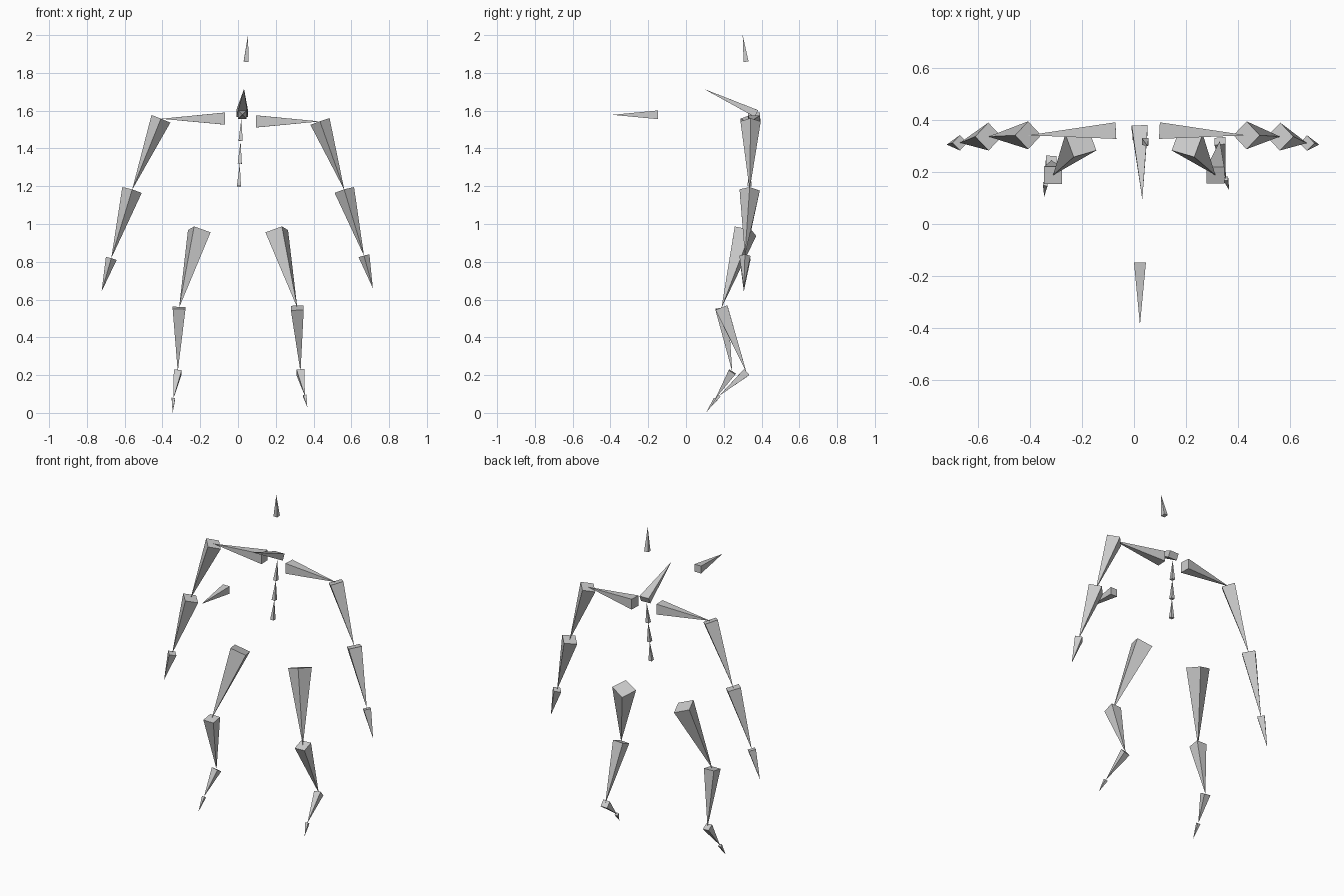
import bpy
import bmesh
import math
from mathutils import Vector, Matrix

cube = bpy.data.objects.get("Cube")
if cube:
    bpy.data.objects.remove(cube, do_unlink=True)

grey = bpy.data.materials.new("plain_grey")
grey.use_nodes = True
grey.diffuse_color = (0.6, 0.6, 0.6, 1)
grey.node_tree.nodes["Principled BSDF"].inputs["Base Color"].default_value = (0.6, 0.6, 0.6, 1)


def spike(name, base, tip, half, edge=(1, 0, 0), roll=0, depth=None):
    """Four-sided spike from a square base to a point; edge sets the base's direction."""
    base, tip = Vector(base), Vector(tip)
    axis = (tip - base).normalized()
    u = Vector(edge)
    u = (u - axis * u.dot(axis)).normalized()
    u = Matrix.Rotation(math.radians(roll), 3, axis) @ u
    v = axis.cross(u)
    u, v = u * half, v * (depth or half)
    bm = bmesh.new()
    ring = [bm.verts.new(base + u * i + v * j) for i, j in ((1, 1), (-1, 1), (-1, -1), (1, -1))]
    point = bm.verts.new(tip)
    bm.faces.new(ring[::-1])
    for k in range(4):
        bm.faces.new((ring[k], ring[(k + 1) % 4], point))
    bmesh.ops.recalc_face_normals(bm, faces=bm.faces)
    mesh = bpy.data.meshes.new(name)
    bm.to_mesh(mesh)
    bm.free()
    mesh.materials.append(grey)
    obj = bpy.data.objects.new(name, mesh)
    bpy.context.collection.objects.link(obj)


# Head, neck and the loose spike in front
spike("head_spike", (0.043, 0.318, 1.86), (0.053, 0.3, 2.0), 0.013)
spike("neck_spike", (0.022, 0.372, 1.585), (0.032, 0.095, 1.715), 0.031, depth=0.02)
spike("front_spike", (0.023, -0.148, 1.578), (0.023, -0.39, 1.578), 0.023)

# Spine chain, points upward
spine = [Vector((0.005, 0.335, 1.2)).lerp(Vector((0.018, 0.36, 1.56)), k / 3) for k in range(4)]
for k in range(3):
    spike(f"spine_{k + 1}", spine[k], spine[k + 1], 0.011)

# Arms: shoulder start, then shoulder, elbow, wrist and fingertip
arms = {
    "right": [(-0.07, 0.36, 1.558), (-0.408, 0.342, 1.557), (-0.561, 0.337, 1.18),
              (-0.671, 0.313, 0.818), (-0.722, 0.306, 0.643)],
    "left": [(0.098, 0.36, 1.543), (0.434, 0.342, 1.543), (0.563, 0.337, 1.18),
             (0.667, 0.312, 0.832), (0.714, 0.306, 0.66)],
}
for side, p in arms.items():
    spike(side + "_shoulder", p[0], p[1], 0.032, edge=(0, 1, 0))
    for k, (part, half) in enumerate((("upper_arm", 0.038), ("forearm", 0.038), ("hand", 0.021)), 1):
        spike(f"{side}_{part}", p[k], p[k + 1], half, edge=(0, 1, 0), roll=45)

# Legs: hip, knee, ankle, ball of the foot and toe tip
legs = {
    "right": (-1, [(-0.205, 0.315, 0.962), (-0.312, 0.188, 0.556), (-0.319, 0.245, 0.217),
                   (-0.342, 0.155, 0.075), (-0.346, 0.106, 0.0)]),
    "left": (1, [(0.205, 0.315, 0.962), (0.314, 0.188, 0.556), (0.331, 0.32, 0.215),
                 (0.354, 0.175, 0.09), (0.367, 0.13, 0.03)]),
}
for side, (s, p) in legs.items():
    spike(side + "_thigh", p[0], p[1], 0.048, edge=(0.085 * s, -0.025, 0.03))
    for k, (part, half) in enumerate((("shin", 0.034), ("foot", 0.021), ("toe", 0.009)), 1):
        spike(f"{side}_{part}", p[k], p[k + 1], half)
